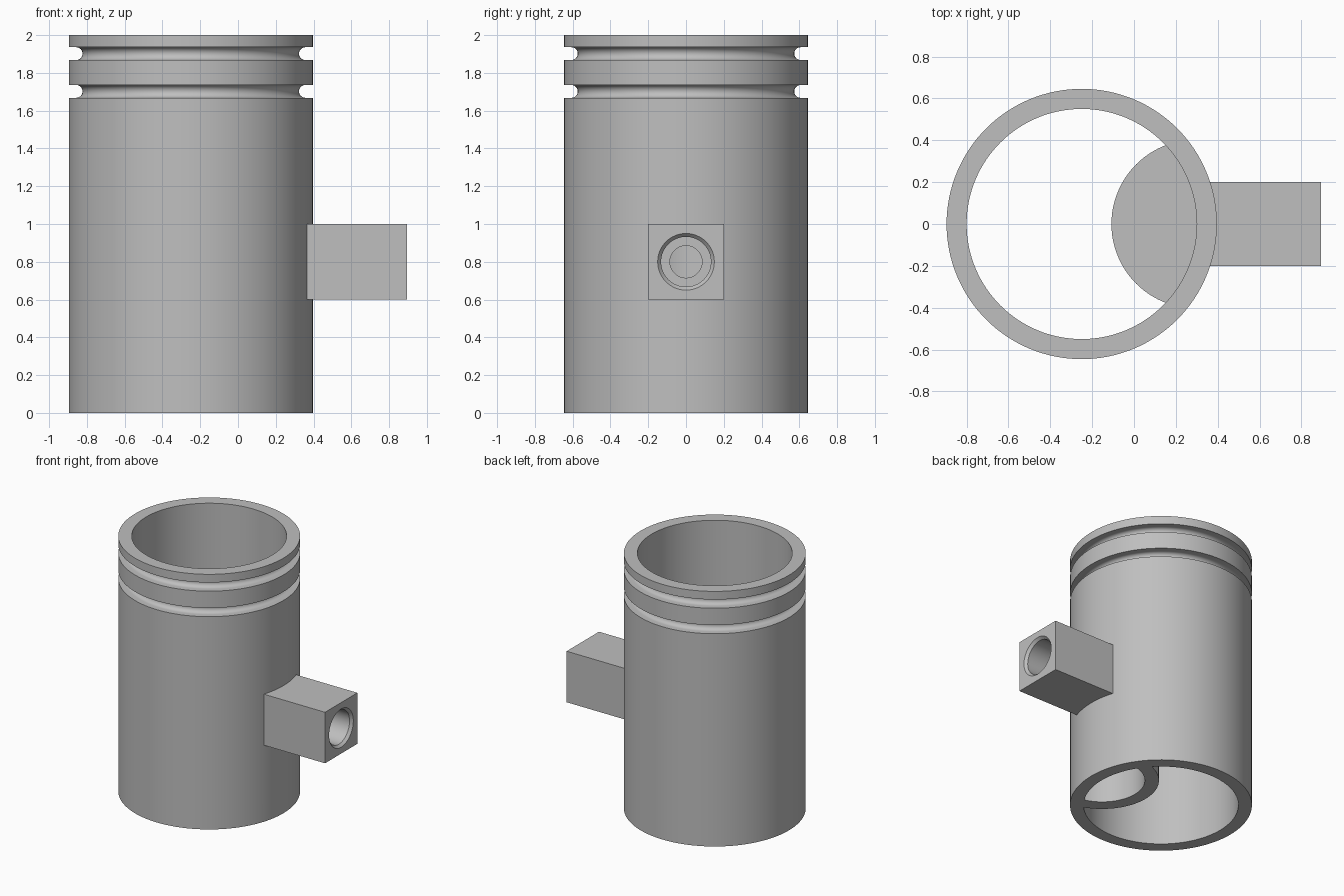
import bpy, bmesh, math
from mathutils import Matrix

cube = bpy.data.objects.get("Cube")
if cube:
    bpy.data.objects.remove(cube, do_unlink=True)

AXIS_X = -0.25       # centre line of the tube
OUTER, INNER = 0.646, 0.55
HEIGHT = 2.0
CHAMBER_X = 0.295    # centre line of the inner chamber
PORT_Z = 0.8

metal = bpy.data.materials.new("plain_grey")
grey = (0.52, 0.52, 0.52, 1)
metal.diffuse_color = grey
metal.use_nodes = True
metal.node_tree.nodes["Principled BSDF"].inputs["Base Color"].default_value = grey


def make_object(name, bm):
    bmesh.ops.recalc_face_normals(bm, faces=bm.faces)
    mesh = bpy.data.meshes.new(name)
    bm.to_mesh(mesh)
    bm.free()
    mesh.materials.append(metal)
    obj = bpy.data.objects.new(name, mesh)
    bpy.context.collection.objects.link(obj)
    return obj


def lathe(name, profile, matrix, segments=96):
    """Closed solid turned around z from (radius, height) points."""
    bm = bmesh.new()
    rings = []
    for r, z in profile:
        angles = [2 * math.pi * i / segments for i in range(segments)]
        rings.append([bm.verts.new((r * math.cos(a), r * math.sin(a), z)) for a in angles])
    for low, high in zip(rings, rings[1:]):
        for i in range(segments):
            j = (i + 1) % segments
            bm.faces.new((low[i], low[j], high[j], high[i]))
    bm.faces.new(rings[0][::-1])
    bm.faces.new(rings[-1])
    bm.transform(matrix)
    return make_object(name, bm)


def cylinder(name, x, radius, bottom, top, segments=96):
    return lathe(name, [(radius, bottom), (radius, top)],
                 Matrix.Translation((x, 0, 0)), segments)


def box(name, low, high):
    bm = bmesh.new()
    bmesh.ops.create_cube(bm, size=1)
    for v in bm.verts:
        v.co = [a if c < 0 else b for c, a, b in zip(v.co, low, high)]
    return make_object(name, bm)


def combine(target, tool, operation):
    """Apply a boolean and remove the helper."""
    tool.hide_render = True
    mod = target.modifiers.new(operation, 'BOOLEAN')
    mod.operation = operation
    mod.solver = 'EXACT'
    mod.object = tool
    bpy.context.view_layer.objects.active = target
    bpy.ops.object.modifier_apply(modifier=mod.name)
    bpy.data.objects.remove(tool, do_unlink=True)


# Outer wall with two round-bottomed ring grooves
profile = [(OUTER, 0)]
groove, floor_centre = 0.034, 0.607
for z in (1.702, 1.902):
    profile.append((OUTER, z - groove))
    for i in range(13):
        a = math.pi * i / 12
        profile.append((floor_centre - groove * math.sin(a), z - groove * math.cos(a)))
    profile.append((OUTER, z + groove))
profile.append((OUTER, HEIGHT))
body = lathe("ported_tube", profile, Matrix.Translation((AXIS_X, 0, 0)), 128)

# Square port block on the side
combine(body, box("port_block", (0.25, -0.2, 0.6), (0.895, 0.2, 1.0)), 'UNION')

# Main bore, leaving a capped chamber wall standing inside
bore = cylinder("bore_cutter", AXIS_X, INNER, -0.1, HEIGHT + 0.1, 128)
combine(bore, cylinder("chamber_wall", CHAMBER_X, 0.403, -0.2, 1.0), 'DIFFERENCE')
combine(body, bore, 'DIFFERENCE')

# Hollow of the chamber, open at the bottom
hollow = cylinder("chamber_cutter", CHAMBER_X, 0.303, -0.1, 0.9)
combine(hollow, cylinder("bore_limit", AXIS_X, INNER, -0.2, 1.2, 128), 'INTERSECT')
combine(body, hollow, 'DIFFERENCE')

# Chamfered, stepped port hole leading into the chamber
port = [(0.085, 0.2), (0.085, 0.42), (0.132, 0.42), (0.132, 0.875), (0.15, 0.895), (0.15, 0.95)]
turn = Matrix.Translation((0, 0, PORT_Z)) @ Matrix.Rotation(math.pi / 2, 4, 'Y')
combine(body, lathe("port_cutter", port, turn, 64), 'DIFFERENCE')

# Smooth curves with crisp edges
bpy.ops.object.select_all(action='DESELECT')
body.select_set(True)
bpy.context.view_layer.objects.active = body
bpy.ops.object.shade_smooth_by_angle(angle=math.radians(30))
